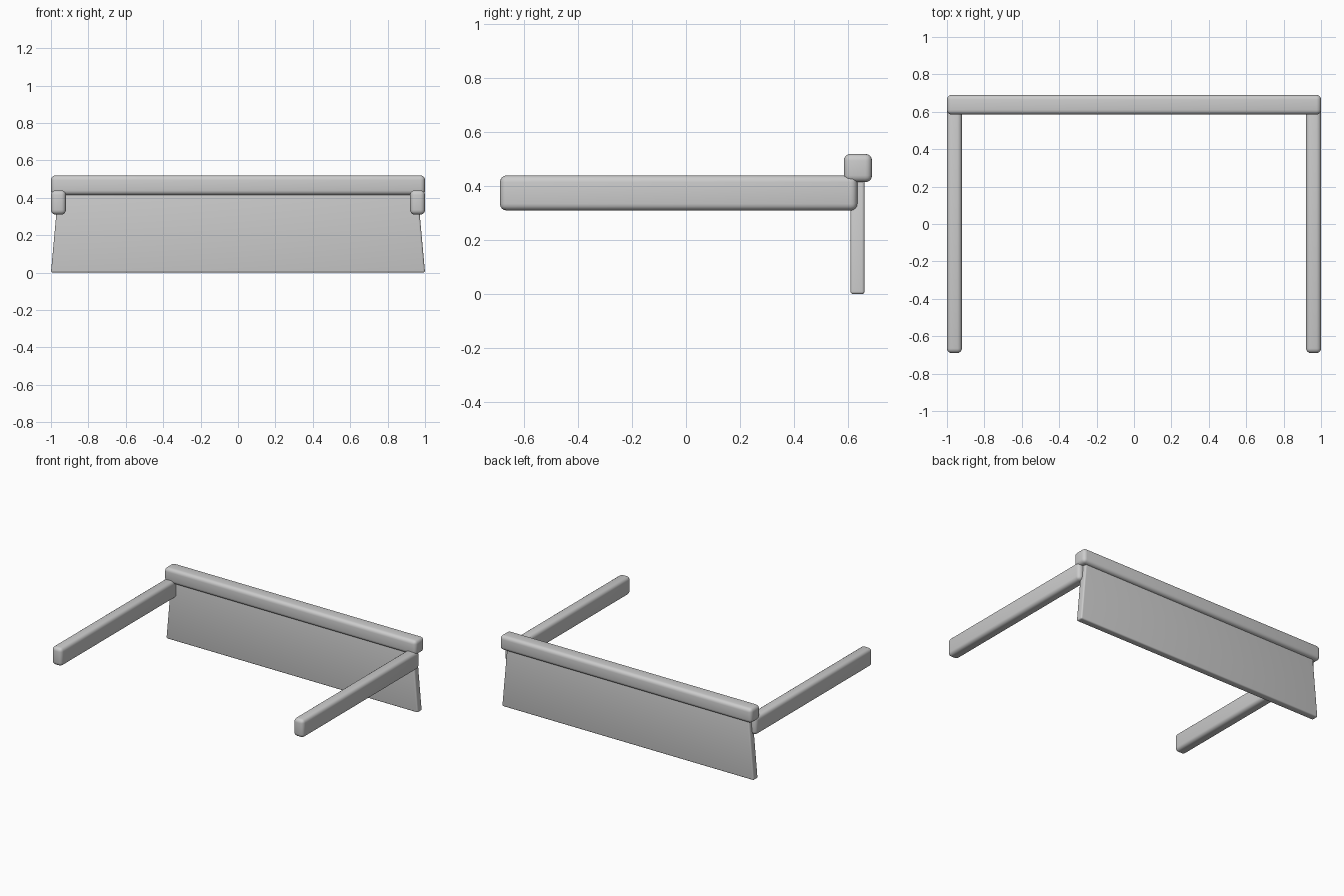
import bpy
import bmesh

cube = bpy.data.objects.get("Cube")
if cube:
    bpy.data.objects.remove(cube, do_unlink=True)

grey = bpy.data.materials.new("plain grey")
grey.use_nodes = True
GREY = (0.6, 0.6, 0.6, 1)
grey.diffuse_color = GREY
grey.node_tree.nodes["Principled BSDF"].inputs["Base Color"].default_value = GREY


def rounded_box(name, low, high, radius, top_scale=1.0):
    """Box between two corners, narrowed in x at the top, with rounded edges."""
    bm = bmesh.new()
    bmesh.ops.create_cube(bm, size=1)
    for v in bm.verts:
        is_top = v.co.z > 0
        v.co = [h if c > 0 else l for c, l, h in zip(v.co, low, high)]
        if is_top:
            v.co.x *= top_scale
    bmesh.ops.bevel(bm, geom=bm.edges[:], offset=radius, segments=4,
                    profile=0.5, affect='EDGES')
    mesh = bpy.data.meshes.new(name)
    bm.to_mesh(mesh)
    bm.free()
    mesh.materials.append(grey)
    obj = bpy.data.objects.new(name, mesh)
    bpy.context.collection.objects.link(obj)
    bpy.ops.object.select_all(action='DESELECT')
    obj.select_set(True)
    bpy.context.view_layer.objects.active = obj
    bpy.ops.object.shade_smooth_by_angle()
    return obj


# Top rail along the back
rounded_box("top_rail", (-1, 0.585, 0.415), (1, 0.69, 0.52), 0.025)

# Thin back panel, wider at the foot
rounded_box("back_panel", (-1, 0.61, 0), (1, 0.662, 0.44), 0.01, top_scale=0.96)

# Side arms reaching forward
rounded_box("left_arm", (0.92, -0.69, 0.31), (1, 0.635, 0.44), 0.025)
rounded_box("right_arm", (-1, -0.69, 0.31), (-0.92, 0.635, 0.44), 0.025)
